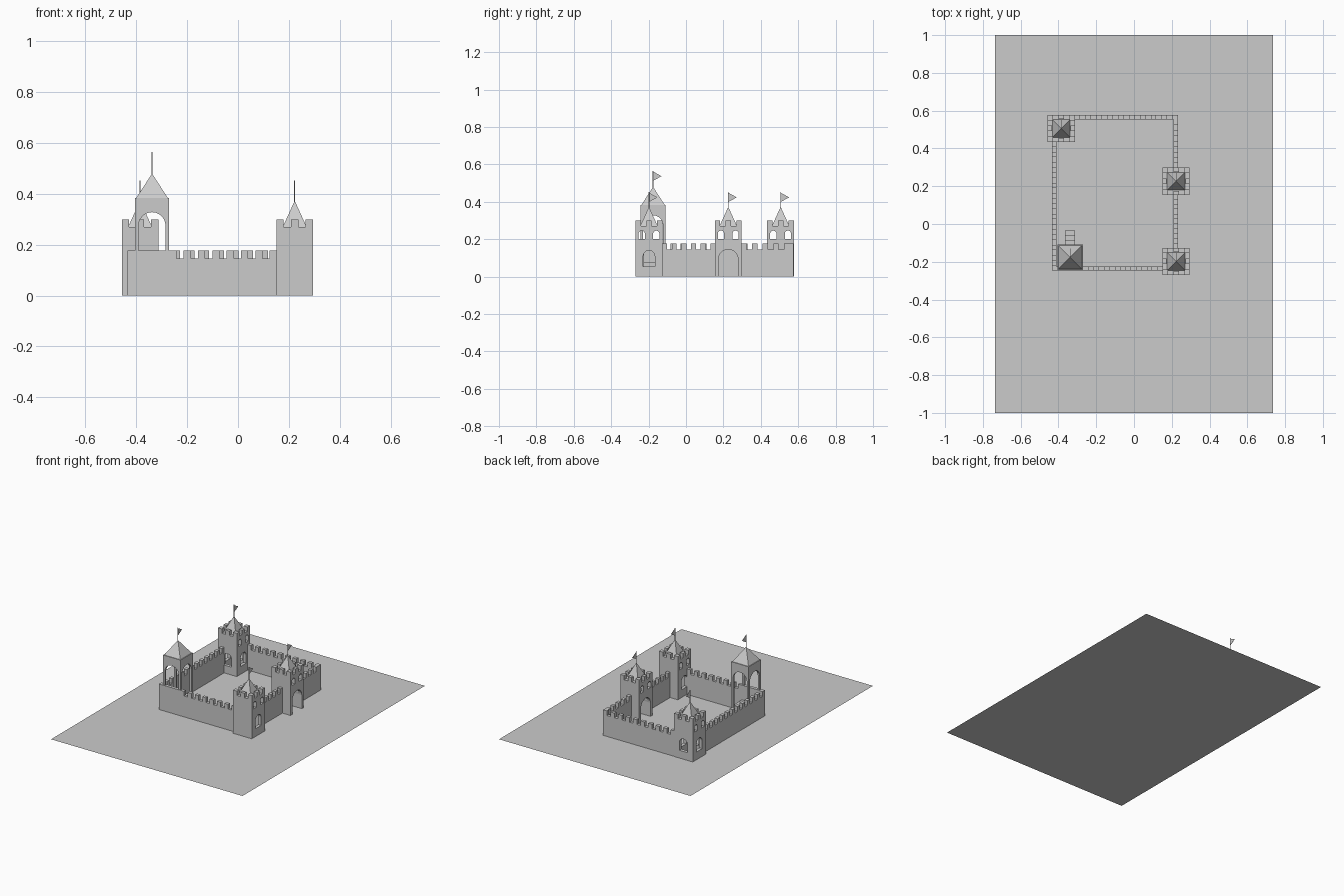
import bpy, bmesh, math
from mathutils import Vector, Matrix

cube = bpy.data.objects.get("Cube")
if cube:
    bpy.data.objects.remove(cube)

# One stone colour for everything
stone = bpy.data.materials.new("grey_stone")
stone.use_nodes = True
stone.diffuse_color = (0.6, 0.6, 0.6, 1)
stone.node_tree.nodes["Principled BSDF"].inputs["Base Color"].default_value = (0.6, 0.6, 0.6, 1)


def finish(bm, name):
    bmesh.ops.recalc_face_normals(bm, faces=bm.faces)
    mesh = bpy.data.meshes.new(name)
    bm.to_mesh(mesh)
    bm.free()
    mesh.materials.append(stone)
    obj = bpy.data.objects.new(name, mesh)
    bpy.context.collection.objects.link(obj)
    return obj


def add_box(bm, x0, x1, y0, y1, z0, z1):
    m = Matrix.Translation(((x0 + x1) / 2, (y0 + y1) / 2, (z0 + z1) / 2))
    m = m @ Matrix.Diagonal((x1 - x0, y1 - y0, z1 - z0, 1))
    bmesh.ops.create_cube(bm, size=1, matrix=m)


def box(name, *bounds):
    bm = bmesh.new()
    add_box(bm, *bounds)
    return finish(bm, name)


def extrude_profile(name, points, axis, start, end):
    """Profile of (along, z) points; axis is the extrusion direction."""
    bm = bmesh.new()
    place = (lambda a, z: (start, a, z)) if axis == "x" else (lambda a, z: (a, start, z))
    face = bm.faces.new([bm.verts.new(place(a, z)) for a, z in points])
    shift = Vector((end - start, 0, 0) if axis == "x" else (0, end - start, 0))
    new = bmesh.ops.extrude_face_region(bm, geom=[face])["geom"]
    bmesh.ops.translate(bm, vec=shift, verts=[v for v in new if isinstance(v, bmesh.types.BMVert)])
    return finish(bm, name)


def arch(axis, centre, half, z0, z1, start, end):
    """Round-headed cutter."""
    pts = [(centre - half, z0), (centre + half, z0)]
    for i in range(13):
        t = math.pi * i / 12
        pts.append((centre + half * math.cos(t), z1 - half + half * math.sin(t)))
    cutter = extrude_profile("cutter", pts, axis, start, end)
    cutter.hide_render = True
    return cutter


def carve(obj, cutters):
    bpy.context.view_layer.objects.active = obj
    for c in cutters:
        mod = obj.modifiers.new("cut", "BOOLEAN")
        mod.operation, mod.solver, mod.object = "DIFFERENCE", "EXACT", c
        bpy.ops.object.modifier_apply(modifier=mod.name)
        bpy.data.objects.remove(c)


# Crenellated walls
TOP, NOTCH = 0.177, 0.145


def wall(name, axis, start, end, a0, a1, gaps, first=None):
    first = a0 if first is None else first
    step = (a1 - first) / (2 * gaps + 1)
    pts = [(a1, 0), (a0, 0), (a0, TOP)]
    for i in range(gaps):
        g = first + step * (2 * i + 1)
        pts += [(g, TOP), (g, NOTCH), (g + step, NOTCH), (g + step, TOP)]
    pts.append((a1, TOP))
    return extrude_profile(name, pts, axis, start, end)


wall("front_wall", "y", -0.247, -0.225, -0.41, 0.153, 7, first=-0.27)
wall("back_wall", "y", 0.553, 0.576, -0.315, 0.233, 9)
wall("left_side_wall", "x", -0.434, -0.41, -0.247, 0.437, 12)
wall("right_side_wall_front", "x", 0.21, 0.233, -0.127, 0.156, 5)
wall("right_side_wall_back", "x", 0.21, 0.233, 0.296, 0.553, 4)


# Pointed roof with pole and pennant
def roof(name, x, y, z, half, apex, tip):
    bm = bmesh.new()
    m = Matrix.Translation((x, y, (z + apex) / 2)) @ Matrix.Rotation(math.pi / 4, 4, "Z")
    bmesh.ops.create_cone(bm, cap_ends=True, segments=4, radius1=half * math.sqrt(2),
                          radius2=0, depth=apex - z, matrix=m)
    finish(bm, name + "_roof")
    bm = bmesh.new()
    low = apex - 0.01
    bmesh.ops.create_cone(bm, cap_ends=True, segments=8, radius1=0.002, radius2=0.002,
                          depth=tip - low, matrix=Matrix.Translation((x, y, (low + tip) / 2)))
    finish(bm, name + "_pole")
    flag = [(y, tip - 0.003), (y, tip - 0.053), (y + 0.045, tip - 0.028)]
    extrude_profile(name + "_flag", flag, "x", x - 0.001, x + 0.001)


# Square hollow towers
R, T, DECK = 0.072, 0.0288, 0.27


def tower(name, x, y, gate=False, side_windows=False):
    body = box(name, x - R, x + R, y - R, y + R, 0, DECK)
    inner = R - 0.022
    cuts = [box("cutter", x - inner, x + inner, y - inner, y + inner, -0.02, DECK - 0.02)]
    for off in (-0.039, 0.039):
        cuts.append(arch("x", y + off, 0.017, 0.2, 0.246, x - 0.1, x + 0.1))
    if gate:
        cuts.append(arch("x", y, 0.052, -0.01, 0.146, x - 0.1, x + 0.1))
    else:
        cuts.append(arch("x", y, 0.031, 0.054, 0.14, x - 0.1, x + 0.1))
    if side_windows:
        cuts.append(arch("y", x, 0.031, 0.054, 0.14, y - 0.1, y + 0.1))
    carve(body, cuts)
    # Battlements: corners and middles of each side
    bm = bmesh.new()
    for i in (-1, 0, 1):
        for j in (-1, 0, 1):
            if i or j:
                cx, cy = x + i * (R - T / 2), y + j * (R - T / 2)
                hx = hy = T / 2
                x0, x1, y0, y1 = cx - hx, cx + hx, cy - hy, cy + hy
                if j == 0:      # thin middle merlons leave room for the roof
                    x0, x1 = (x0, x0 + 0.022) if i < 0 else (x1 - 0.022, x1)
                if i == 0:
                    y0, y1 = (y0, y0 + 0.022) if j < 0 else (y1 - 0.022, y1)
                add_box(bm, x0, x1, y0, y1, DECK, 0.3)
    finish(bm, name + "_battlements")
    roof(name, x, y, DECK, 0.047, 0.373, 0.452)


tower("front_tower", 0.223, -0.198)
tower("gate_tower", 0.223, 0.226, gate=True)
tower("back_tower", -0.385, 0.506, side_windows=True)

# Open arched bell tower in the corner
BX, BY, H = -0.338, -0.176, 0.067
FLOOR = 0.075
bell = box("bell_tower", BX - H, BX + H, BY - H, BY + H, 0, 0.384)
room = H - 0.016
carve(bell, [
    box("cutter", BX - room, BX + room, BY - room, BY + room, FLOOR, 0.355),
    arch("x", BY, 0.053, FLOOR, 0.328, BX - 0.1, BX + 0.1),
    arch("y", BX, 0.053, FLOOR, 0.328, BY - 0.1, BY + 0.1),
])
roof("bell_tower", BX, BY, 0.384, 0.062, 0.48, 0.565)

# Steps up to the bell tower
for i in range(3):
    y0 = BY + H + 0.025 * i
    box(f"step_{3 - i}", BX - 0.026, BX + 0.026, y0, y0 + 0.025, 0, FLOOR - 0.025 * i)

# Flat ground slab
bm = bmesh.new()
bmesh.ops.create_grid(bm, x_segments=1, y_segments=1, size=1,
                      matrix=Matrix.Diagonal((0.735, 1, 1, 1)))
finish(bm, "courtyard_ground")
